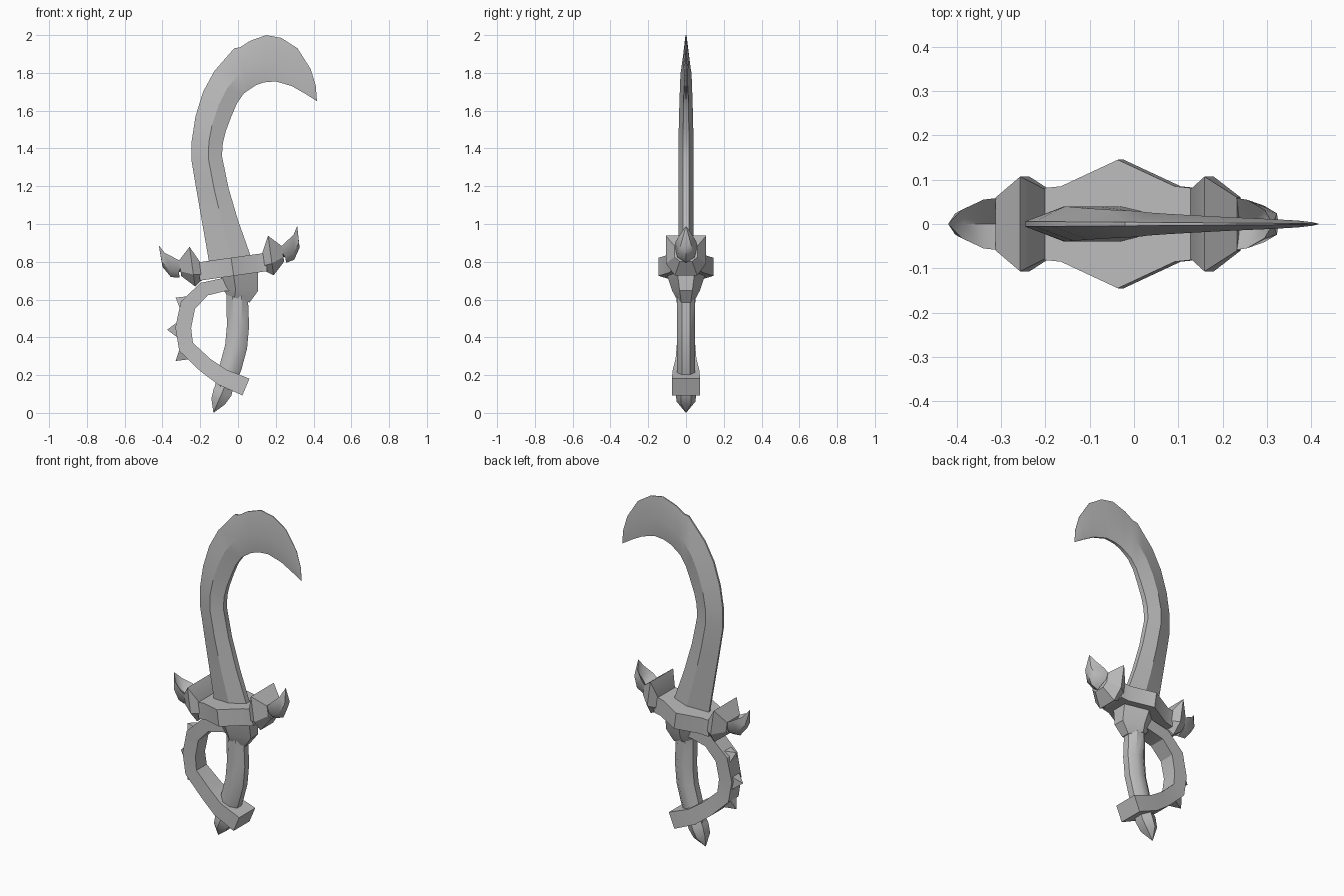
import bpy
import bmesh
from math import cos, sin, pi, radians
from mathutils import Vector

default = bpy.data.objects.get("Cube")
if default:
    bpy.data.objects.remove(default, do_unlink=True)

# Single plain metal colour
metal = bpy.data.materials.new("grey_metal")
metal.use_nodes = True
metal.diffuse_color = (0.5, 0.5, 0.5, 1)
metal.node_tree.nodes["Principled BSDF"].inputs["Base Color"].default_value = (0.5, 0.5, 0.5, 1)


def loft(name, rings, smooth_angle=28):
    """Skin a closed solid through matching rings; collapsed rings become points."""
    bm = bmesh.new()
    rows = [[bm.verts.new(point) for point in ring] for ring in rings]
    count = len(rows[0])
    for lower, upper in zip(rows, rows[1:]):
        for i in range(count):
            j = (i + 1) % count
            bm.faces.new((lower[i], lower[j], upper[j], upper[i]))
    bm.faces.new(rows[0])
    bm.faces.new(rows[-1])
    bmesh.ops.remove_doubles(bm, verts=bm.verts, dist=0.0005)
    bmesh.ops.recalc_face_normals(bm, faces=bm.faces)
    mesh = bpy.data.meshes.new(name)
    bm.to_mesh(mesh)
    bm.free()
    mesh.materials.append(metal)
    mesh.shade_smooth()
    mesh.set_sharp_from_angle(angle=radians(smooth_angle))
    obj = bpy.data.objects.new(name, mesh)
    bpy.context.scene.collection.objects.link(obj)
    return obj


def sweep(name, path, section, smooth_angle=28):
    """Sweep a unit section along (x, z, half thickness, half width) stations."""
    centres = [Vector((x, 0, z)) for x, z, a, b in path]
    rings = []
    for i, (x, z, a, b) in enumerate(path):
        tangent = centres[min(i + 1, len(path) - 1)] - centres[max(i - 1, 0)]
        tangent.normalize()
        normal = Vector((tangent.z, 0, -tangent.x))
        rings.append([centres[i] + normal * a * p + Vector((0, b * q, 0)) for p, q in section])
    return loft(name, rings, smooth_angle)


def polygon(sides, turn=0.0):
    return [(cos(2 * pi * i / sides + turn), sin(2 * pi * i / sides + turn)) for i in range(sides)]


square = [(1, 1), (-1, 1), (-1, -1), (1, -1)]
octagon = [(p * 1.06, q * 1.06) for p, q in polygon(8, pi / 8)]
lozenge = [(1, 0.45), (0.3, 1), (-1, 0.45), (-1, -0.45), (0.3, -1), (1, -0.45)]

# Blade: paired spine and cutting edge points, with a ridge between them
spine = [(-.15, .78), (-.185, .98), (-.22, 1.18), (-.245, 1.33), (-.245, 1.44), (-.225, 1.57),
         (-.185, 1.7), (-.125, 1.81), (-.02, 1.93), (.01, 1.935), (.065, 1.97), (.15, 2),
         (.23, 1.985), (.315, 1.93), (.385, 1.82), (.412, 1.73), (.418, 1.65)]
edge = [(.085, .78), (0, 1.02), (-.05, 1.19), (-.085, 1.36), (-.08, 1.43), (-.065, 1.49),
        (-.035, 1.57), (-.005, 1.64), (.03, 1.69), (.05, 1.705), (.095, 1.735), (.14, 1.75),
        (.2, 1.755), (.285, 1.73), (.355, 1.69), (.395, 1.665), (.418, 1.65)]
blade_rings = []
for i, (outer, inner) in enumerate(zip(spine, edge)):
    fade = max(0, (i - 4) / (len(spine) - 5))
    thick = 0.04 * (1 - fade ** 1.2)
    ridge = [o + (n - o) * 0.55 for o, n in zip(outer, inner)]
    half = [(outer, thick * 0.15), (ridge, thick), (inner, thick * 0.4)]
    front = [(x, -t, z) for (x, z), t in half]
    back = [(x, t, z) for (x, z), t in reversed(half)]
    blade_rings.append(front + back)
loft("blade", blade_rings, 20)

# Crossguard frame: u runs along the bar, n is up across it
tilt = radians(8)


def guard_point(u, y, n):
    return Vector((-.03 + u * cos(tilt) - n * sin(tilt), y, .775 + u * sin(tilt) + n * cos(tilt)))


# Crossguard centre bar with its pointed front and back
plan = [(-.18, .08), (-.13, .085), (0, .145), (.13, .085), (.18, .08)]
outline = plan + [(u, -y) for u, y in reversed(plan)]
loft("crossguard_bar", [[guard_point(u, y, n) for u, y in outline] for n in (-.05, .047)])

# Flared end blocks and upturned hollow horns, mirrored along the bar
block = [(.165, .078, -.046, .045), (.21, .107, -.077, .135), (.275, .06, -.012, .07)]
horn = [(.26, .06, -.02, .062), (.3, .055, -.01, .09), (.345, .032, .05, .122), (.37, 0, .165, .165)]
for side, label in ((-1, "right"), (1, "left")):
    rings = []
    for u, w, low, high in block:
        knee = low + (high - low) * 0.3
        section = [(w, high), (w, knee), (w * .55, low), (-w * .55, low), (-w, knee), (-w, high)]
        rings.append([guard_point(side * u, y, n) for y, n in section])
    loft(label + "_guard_block", rings)

    rings = []
    for u, w, low, high in horn:
        rise = high - low
        keel = u + rise * 0.3
        section = [(u, w, high), (keel, w * .75, low + rise * .35), (keel, 0, low),
                   (keel, -w * .75, low + rise * .35), (u, -w, high), (u, 0, low + rise * .45)]
        rings.append([guard_point(side * a, y, n) for a, y, n in section])
    loft(label + "_guard_horn", rings, 45)

# Collar below the crossguard
sweep("grip_collar", [(.005, .745, .1, .105), (.015, .65, .092, .075), (0, .605, .065, .055)], lozenge)

# Curved grip
sweep("grip", [(-.005, .63, .058, .05), (0, .46, .06, .05), (-.01, .35, .06, .05),
               (-.04, .24, .06, .05), (-.075, .13, .05, .045)], octagon, 40)

# Pommel spike
sweep("pommel", [(-.06, .17, .05, .05), (-.082, .11, .058, .055),
                 (-.105, .06, .045, .05), (-.13, 0, 0, 0)], polygon(6, pi / 6))

# Knuckle guard band from the collar round to the foot of the grip
sweep("knuckle_guard", [(.0, .685, .035, .05), (-.07, .68, .035, .05), (-.18, .655, .038, .05),
                        (-.265, .57, .042, .048), (-.29, .45, .042, .045), (-.275, .35, .042, .048),
                        (-.175, .255, .042, .055), (-.085, .19, .045, .07), (.042, .137, .048, .075)],
      square)

# Studs on the outside of the knuckle guard
studs = [("upper", (-.28, .58), (-.33, .61)), ("middle", (-.315, .44), (-.375, .44)),
         ("lower", (-.275, .32), (-.33, .275))]
for label, base, tip in studs:
    sweep(label + "_stud", [(*base, .045, .04), (*tip, 0, 0)], square)
